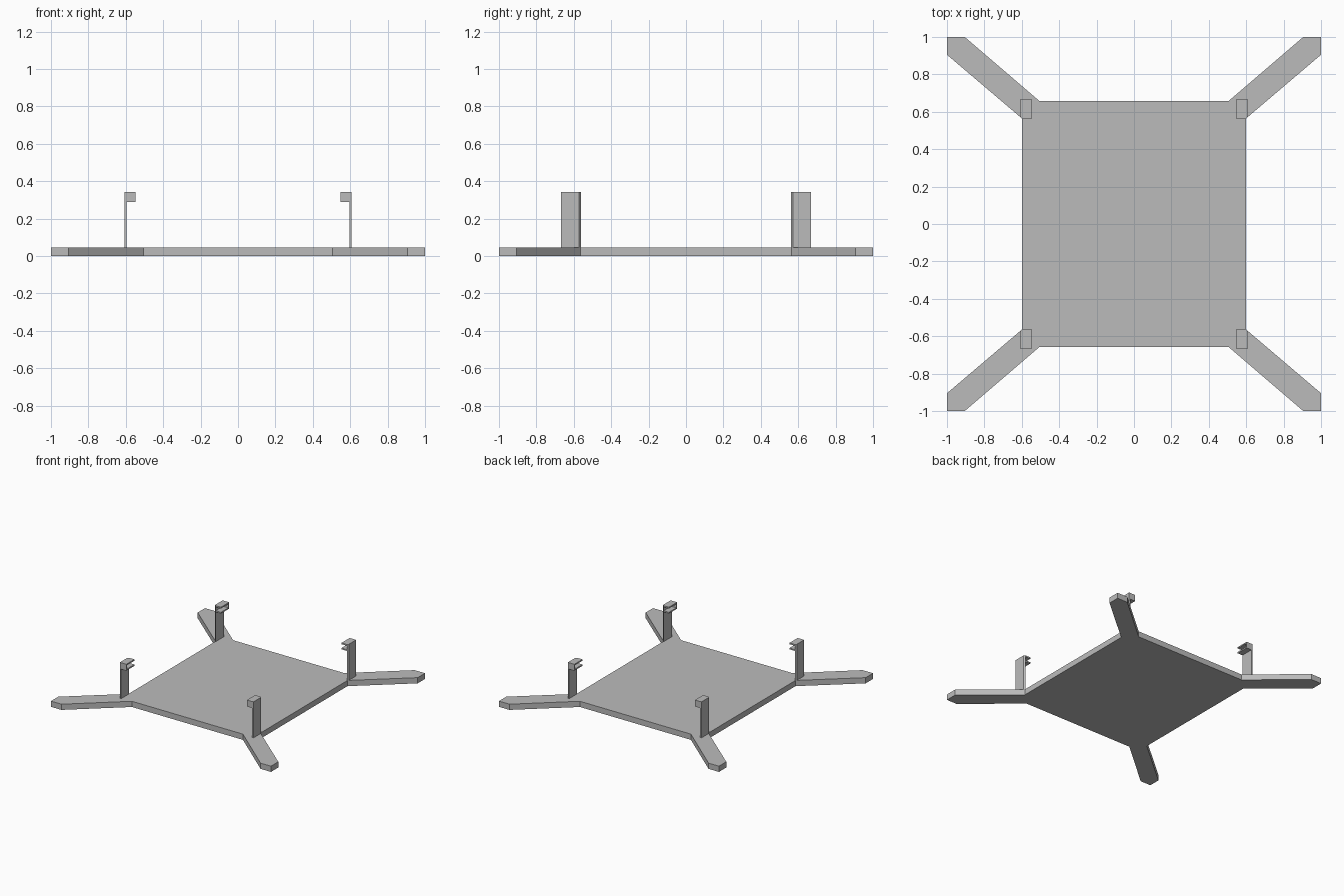
import bpy, bmesh

if "Cube" in bpy.data.objects:
    bpy.data.objects.remove(bpy.data.objects["Cube"])

grey = bpy.data.materials.new("plain grey")
grey.diffuse_color = (0.5, 0.5, 0.5, 1)
grey.use_nodes = True
grey.node_tree.nodes["Principled BSDF"].inputs["Base Color"].default_value = grey.diffuse_color

H = 0.047          # plate thickness
Z0, Z1 = 0.29, 0.343   # clip head bottom and top


def prism(name, outline, z0, z1):
    """Extrude a plan outline between two heights."""
    bm = bmesh.new()
    face = bm.faces.new([bm.verts.new((x, y, z0)) for x, y in outline])
    top = bmesh.ops.extrude_face_region(bm, geom=[face])["geom"]
    for v in top:
        if isinstance(v, bmesh.types.BMVert):
            v.co.z = z1
    bmesh.ops.recalc_face_normals(bm, faces=bm.faces)
    mesh = bpy.data.meshes.new(name)
    bm.to_mesh(mesh)
    bm.free()
    mesh.materials.append(grey)
    obj = bpy.data.objects.new(name, mesh)
    bpy.context.collection.objects.link(obj)
    return obj


def rect(x0, x1, y0, y1):
    return [(x0, y0), (x1, y0), (x1, y1), (x0, y1)]


# Base plate with its four diagonal arms as one outline
quarter = [(0.6, 0.565), (1, 0.905), (1, 1), (0.905, 1), (0.505, 0.657)]
outline = []
for sx, sy in ((1, 1), (-1, 1), (-1, -1), (1, -1)):
    pts = [(x * sx, y * sy) for x, y in quarter]
    outline += pts if sx * sy > 0 else pts[::-1]
prism("base_plate", outline, 0, H)

# Corner clips: post with a bevelled edge, and a pocket open towards the middle
post = [(0.596, 0.561), (0.607, 0.571), (0.607, 0.667), (0.596, 0.667)]
head = [(0.548, 0.561), (0.596, 0.561), (0.596, 0.667), (0.548, 0.667)]
T = 0.011
for sx, sy, corner in ((1, 1, "back_right"), (-1, 1, "back_left"),
                       (-1, -1, "front_left"), (1, -1, "front_right")):
    def place(pts):
        return [(x * sx, y * sy) for x, y in pts]
    prism("clip_post_" + corner, place(post), H, Z1)
    prism("clip_top_" + corner, place(head), Z1 - T, Z1)
    prism("clip_ledge_" + corner, place(head), Z0, Z0 + T)
    prism("clip_end_wall_" + corner, place(rect(0.548, 0.596, 0.657, 0.667)),
          Z0 + T, Z1 - T)
